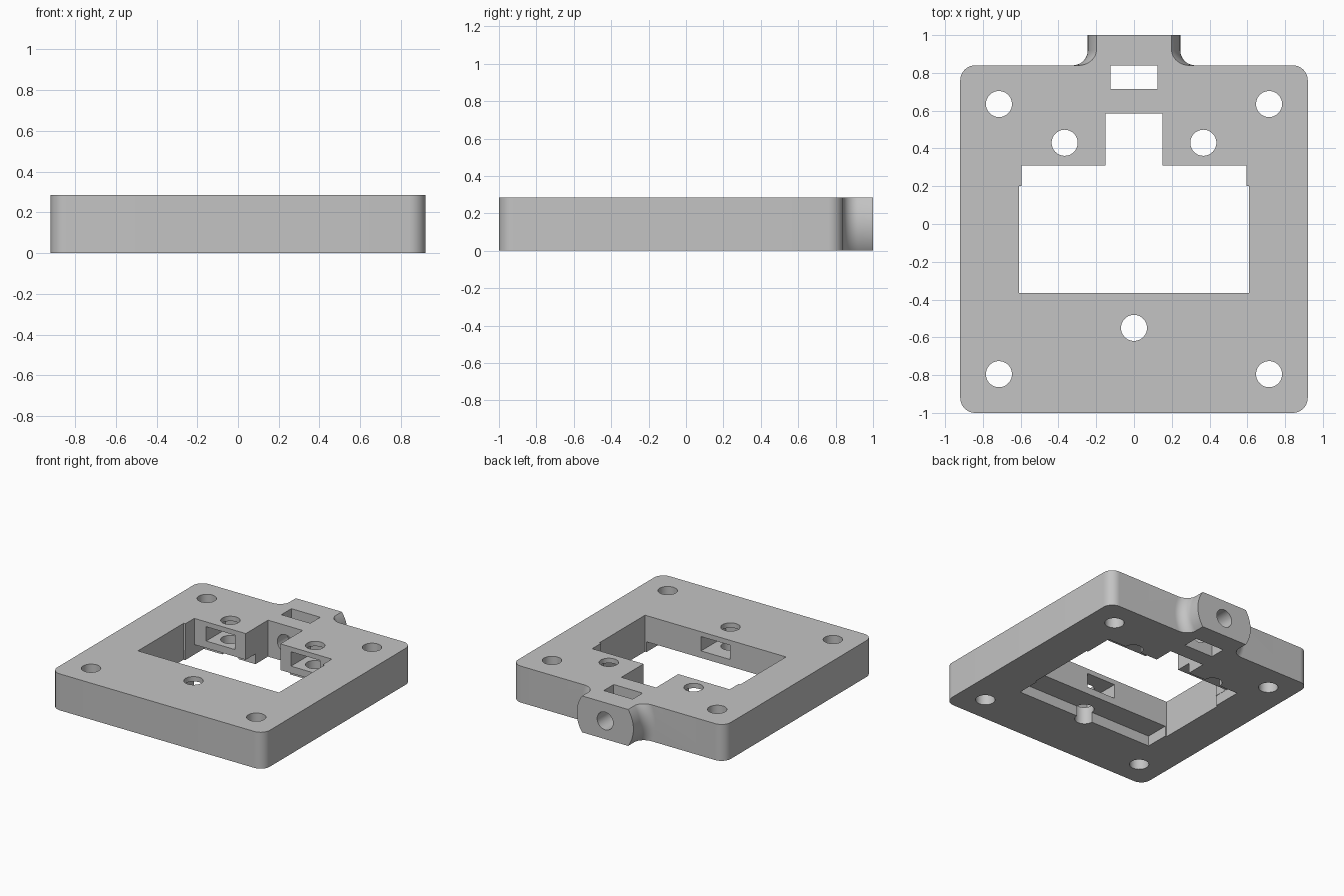
import bpy, bmesh, math
from mathutils import Matrix, Vector

if "Cube" in bpy.data.objects:
    bpy.data.objects.remove(bpy.data.objects["Cube"], do_unlink=True)

HEIGHT = 0.285
MID = HEIGHT / 2
HOLE = 0.069

grey = bpy.data.materials.new("plain grey")
grey.use_nodes = True
grey.diffuse_color = (0.55, 0.55, 0.55, 1)
grey.node_tree.nodes["Principled BSDF"].inputs["Base Color"].default_value = (0.55, 0.55, 0.55, 1)


def finish(name, bm):
    bmesh.ops.recalc_face_normals(bm, faces=bm.faces)
    mesh = bpy.data.meshes.new(name)
    bm.to_mesh(mesh)
    bm.free()
    mesh.materials.append(grey)
    obj = bpy.data.objects.new(name, mesh)
    bpy.context.collection.objects.link(obj)
    return obj


def box(name, x, y, z):
    """Box from (low, high) ranges."""
    bm = bmesh.new()
    bmesh.ops.create_cube(bm, size=1)
    for v in bm.verts:
        v.co = [sum(r) / 2 + c * (r[1] - r[0]) for r, c in zip((x, y, z), v.co)]
    return finish(name, bm)


def rod(name, centre, length, turn=0.0):
    """Hole cutter, upright unless turned about x."""
    bm = bmesh.new()
    matrix = Matrix.Translation(centre) @ Matrix.Rotation(turn, 4, "X")
    bmesh.ops.create_cone(bm, cap_ends=True, segments=48, radius1=HOLE,
                          radius2=HOLE, depth=length, matrix=matrix)
    return finish(name, bm)


def combine(target, tool, operation):
    mod = target.modifiers.new(operation.lower(), "BOOLEAN")
    mod.operation = operation
    mod.solver = "EXACT"
    mod.object = tool
    bpy.ops.object.select_all(action="DESELECT")
    bpy.context.view_layer.objects.active = target
    target.select_set(True)
    bpy.ops.object.modifier_apply(modifier=mod.name)
    bpy.data.objects.remove(tool, do_unlink=True)


# Plate with rounded upright corners, left tall until trimmed
plate = box("mounting_plate", (-0.92, 0.92), (-1, 0.84), (-0.5, 0.8))
bm = bmesh.new()
bm.from_mesh(plate.data)
upright = [e for e in bm.edges if abs(e.verts[0].co.z - e.verts[1].co.z) > 1]
bmesh.ops.bevel(bm, geom=upright, offset=0.08, segments=12, profile=0.5, affect="EDGES")
bm.to_mesh(plate.data)
bm.free()

# Round rear boss with a flared root, turned about the y axis
profile = [(0, 1), (0.245, 1)]
for i in range(13):
    a = math.radians(90 * i / 12)
    profile.append((0.325 - 0.08 * math.cos(a), 0.92 - 0.08 * math.sin(a)))
profile += [(0.325, 0.75), (0, 0.75)]
bm = bmesh.new()
verts = [bm.verts.new((r, y, MID)) for r, y in profile]
edges = [bm.edges.new(pair) for pair in zip(verts, verts[1:])]
bmesh.ops.spin(bm, geom=verts + edges, cent=Vector((0, 0, MID)), axis=(0, 1, 0),
               angle=math.tau, steps=96)
bmesh.ops.remove_doubles(bm, verts=bm.verts, dist=0.0001)
combine(plate, finish("rear_boss", bm), "UNION")

# Trim plate and boss to the flat top and bottom
combine(plate, box("trim", (-2, 2), (-2, 2), (0, HEIGHT)), "INTERSECT")

# Central opening, rear notch and shallow recess underneath
through = (-0.2, 0.5)
openings = [
    ((-0.61, 0.61), (-0.365, 0.2), through),
    ((-0.595, 0.595), (-0.3, 0.31), through),
    ((-0.15, 0.15), (0, 0.585), through),
    ((-0.597, 0.597), (-0.55, 0.43), (-0.2, 0.08)),
    ((-0.125, 0.125), (0.715, 0.838), through),
]
# Nut slots in the inner walls
slot_z = (0.135, 0.247)
openings.append(((-0.125, 0.125), (-0.67, -0.3), slot_z))
for side in (-1, 1):
    x = side * 0.367
    openings.append(((x - 0.125, x + 0.125), (0.25, 0.55), slot_z))
for ranges in openings:
    combine(plate, box("opening_cutter", *ranges), "DIFFERENCE")

# Upright screw holes and the hole through the boss
holes = [(0, -0.55)]
for side in (-1, 1):
    holes += [(side * 0.715, 0.635), (side * 0.715, -0.795), (side * 0.367, 0.43)]
for x, y in holes:
    combine(plate, rod("hole_cutter", (x, y, MID), 1), "DIFFERENCE")
combine(plate, rod("boss_hole_cutter", (0, 0.8, MID), 0.6, math.pi / 2), "DIFFERENCE")

plate.data.materials.clear()
plate.data.materials.append(grey)
plate.select_set(True)
bpy.context.view_layer.objects.active = plate
bpy.ops.object.shade_smooth_by_angle(angle=math.radians(30))
